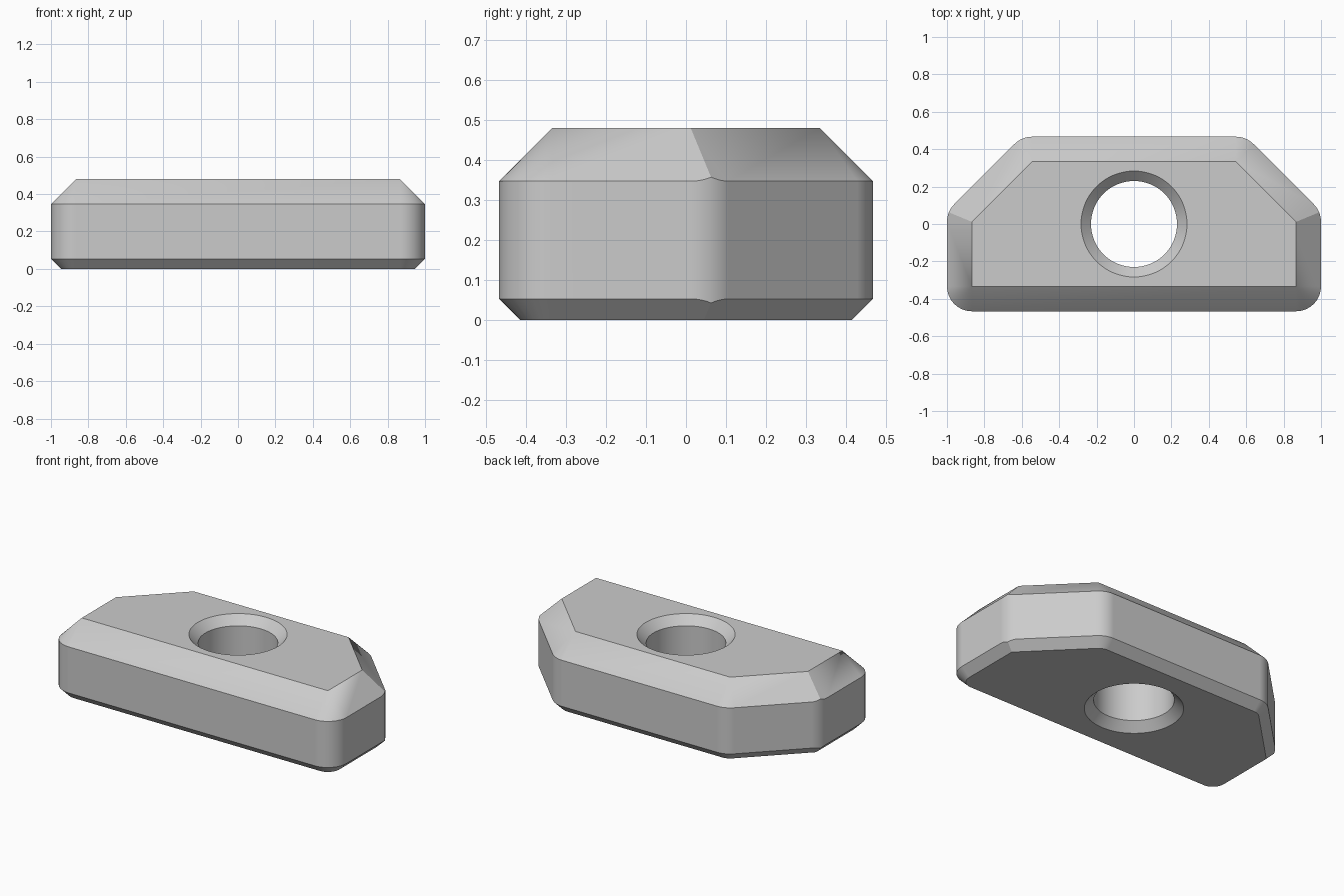
import bpy, bmesh, math
from mathutils import Vector

cube = bpy.data.objects.get("Cube")
if cube:
    bpy.data.objects.remove(cube, do_unlink=True)

HEIGHT, TOP_CHAMFER, LOW_CHAMFER = 0.48, 0.1333, 0.0533
FILLET, STEPS = 0.1333, 8
BORE, SINK, BORE_SIDES = 0.23, 0.0533, 64

# Outline corners, counter-clockwise; True marks a mitred chamfer corner
half = [((1, -0.4667), False), ((1, 0.0667), True), ((0.6, 0.4667), False)]
corners = half + [((-x, y), m) for (x, y), m in reversed(half)]


def outline(bm, kind, inset):
    """One closed ring of vertices following the filleted outline."""
    ring = []
    pts = [Vector(c[0]) for c in corners]
    for i, c in enumerate(pts):
        mitred = corners[i][1]
        d1 = (c - pts[i - 1]).normalized()
        d2 = (pts[(i + 1) % len(pts)] - c).normalized()
        n1, n2 = Vector((d1.y, -d1.x)), Vector((d2.y, -d2.x))
        bisector = (n1 + n2) / (1 + n1.dot(n2))
        start, sweep = math.atan2(n1.y, n1.x), n1.angle(n2)
        for s in range(STEPS + 1):
            a = start + sweep * s / STEPS
            ray = Vector((math.cos(a), math.sin(a)))
            if mitred and inset:
                p = c - bisector * inset
            else:
                p = c - bisector * FILLET + ray * (FILLET - inset)
            # Mitred corners let the chamfer planes cut into the fillet
            depth = min((c - p).dot(n1), (c - p).dot(n2)) if mitred else 0
            z = {"bottom": 0, "low": LOW_CHAMFER - depth,
                 "high": HEIGHT - TOP_CHAMFER + depth, "top": HEIGHT}[kind]
            ring.append(bm.verts.new((p.x, p.y, z)))
    return ring


def circle(bm, radius, z):
    return [bm.verts.new((radius * math.cos(a), radius * math.sin(a), z))
            for a in (math.tau * i / BORE_SIDES for i in range(BORE_SIDES))]


def loft(bm, rings):
    for a, b in zip(rings, rings[1:]):
        for i in range(len(a)):
            j = (i + 1) % len(a)
            bm.faces.new((a[i], a[j], b[j], b[i]))


bm = bmesh.new()
# Chamfered outer body
loft(bm, [outline(bm, "bottom", LOW_CHAMFER), outline(bm, "low", 0),
          outline(bm, "high", 0), outline(bm, "top", TOP_CHAMFER)])
# Through bore, countersunk at both ends
loft(bm, [circle(bm, BORE + SINK, HEIGHT), circle(bm, BORE, HEIGHT - SINK),
          circle(bm, BORE, SINK), circle(bm, BORE + SINK, 0)])
bmesh.ops.remove_doubles(bm, verts=bm.verts[:], dist=0.0005)

# Flat top and underside around the bore
for z in (0, HEIGHT):
    rim = [e for e in bm.edges if e.is_boundary
           and all(abs(v.co.z - z) < 0.001 for v in e.verts)]
    bmesh.ops.triangle_fill(bm, edges=rim, use_beauty=True,
                            normal=(0, 0, 1 if z else -1))
bmesh.ops.recalc_face_normals(bm, faces=bm.faces[:])

mesh = bpy.data.meshes.new("slotted_plate")
bm.to_mesh(mesh)
bm.free()
plate = bpy.data.objects.new("chamfered_plate", mesh)
bpy.context.collection.objects.link(plate)

# Grey metal
grey = bpy.data.materials.new("plain_grey")
grey.use_nodes = True
colour = (0.6, 0.6, 0.6, 1)
grey.diffuse_color = colour
grey.node_tree.nodes["Principled BSDF"].inputs["Base Color"].default_value = colour
mesh.materials.append(grey)

# Smooth fillets with crisp chamfer edges
bpy.ops.object.select_all(action="DESELECT")
plate.select_set(True)
bpy.context.view_layer.objects.active = plate
bpy.ops.object.shade_smooth_by_angle(angle=math.radians(28))
weighted = plate.modifiers.new("even_shading", "WEIGHTED_NORMAL")
weighted.keep_sharp = True
